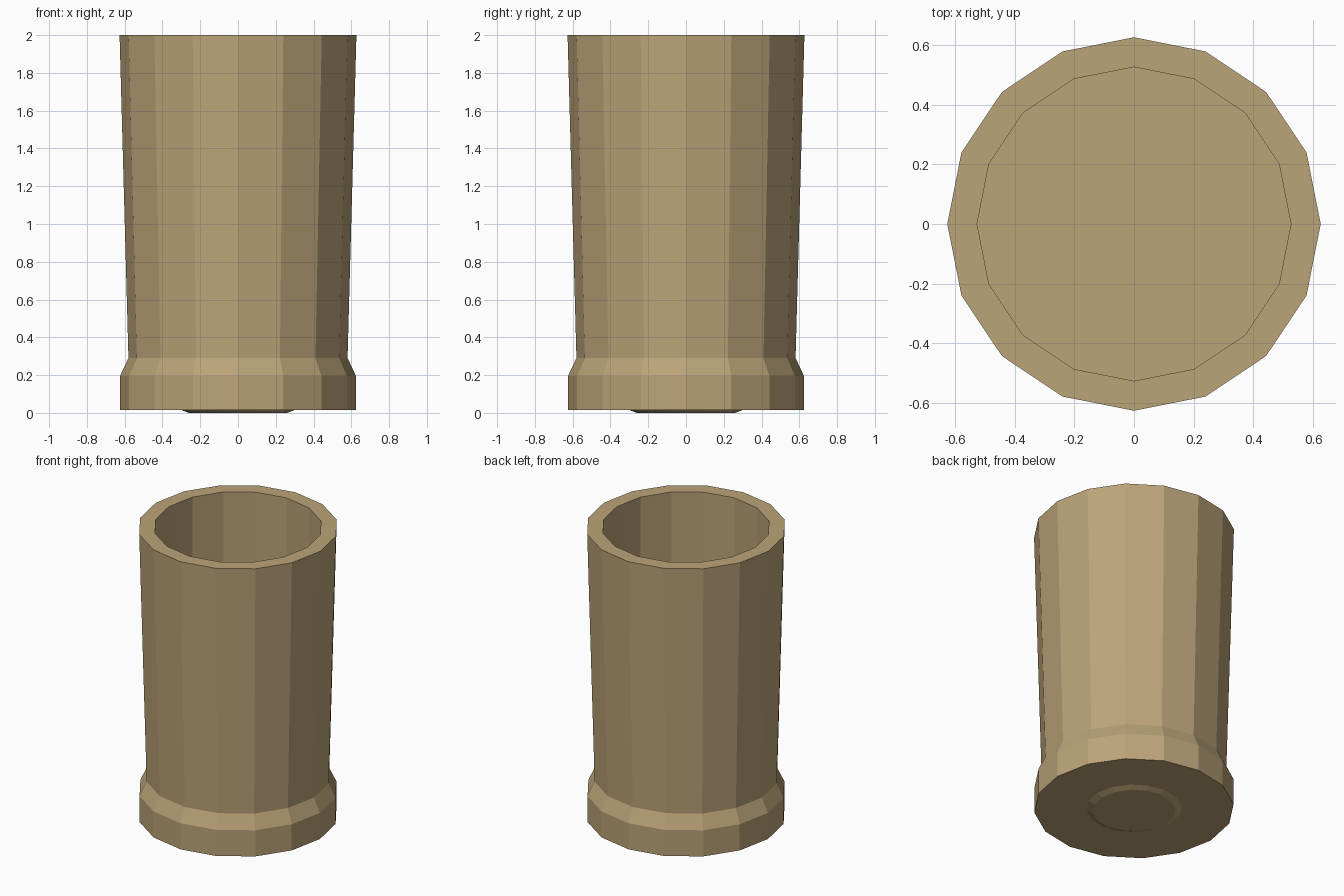
import bpy, bmesh
from math import cos, sin, pi

if "Cube" in bpy.data.objects:
    bpy.data.objects.remove(bpy.data.objects["Cube"])

SIDES = 16

mat = bpy.data.materials.new("tan")
mat.diffuse_color = (0.50, 0.37, 0.19, 1)
mat.use_nodes = True
mat.node_tree.nodes["Principled BSDF"].inputs["Base Color"].default_value = mat.diffuse_color


def lathe(name, profile):
    """Revolve (radius, z) points into a closed faceted solid with capped ends."""
    bm = bmesh.new()
    rings = [[bm.verts.new((r * cos(2 * pi * i / SIDES), r * sin(2 * pi * i / SIDES), z))
              for i in range(SIDES)] for r, z in profile]
    for a, b in zip(rings, rings[1:]):
        for i in range(SIDES):
            j = (i + 1) % SIDES
            bm.faces.new((a[i], a[j], b[j], b[i]))
    bm.faces.new(rings[0][::-1])
    bm.faces.new(rings[-1])
    bmesh.ops.recalc_face_normals(bm, faces=bm.faces)
    mesh = bpy.data.meshes.new(name)
    bm.to_mesh(mesh)
    bm.free()
    mesh.materials.append(mat)
    obj = bpy.data.objects.new(name, mesh)
    bpy.context.collection.objects.link(obj)
    return obj


# Cup: shallow raised foot, thick base band, sloped shoulder,
# flared wall, rim, straight bore and inner floor
lathe("cup", [
    (0.26, 0.0), (0.30, 0.015),
    (0.625, 0.015), (0.625, 0.195),
    (0.58, 0.29), (0.627, 2.0),
    (0.527, 2.0), (0.527, 0.2),
])
